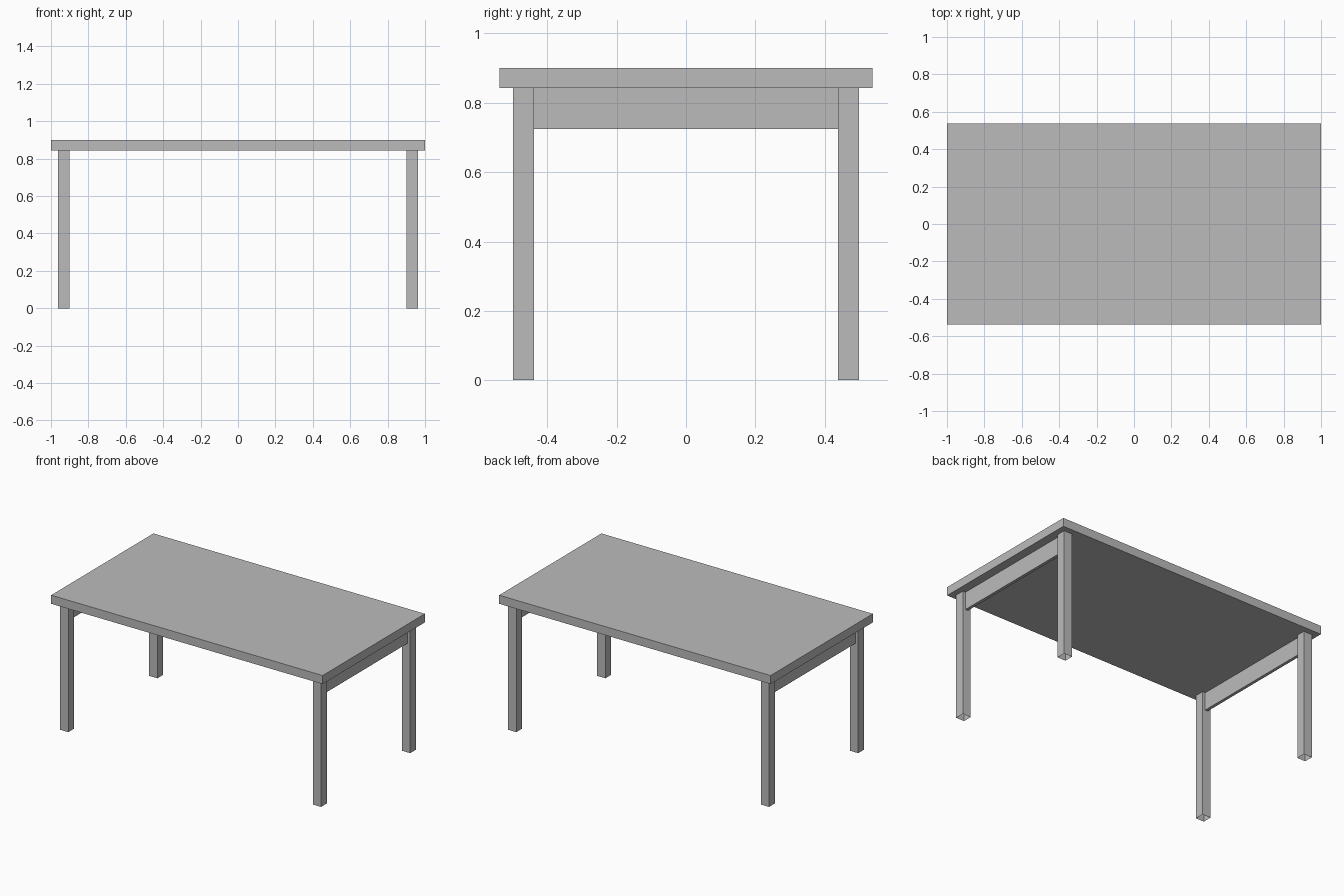
import bpy
import bmesh

cube = bpy.data.objects.get("Cube")
if cube:
    bpy.data.objects.remove(cube, do_unlink=True)

grey = bpy.data.materials.new("plain_grey")
grey.use_nodes = True
colour = (0.5, 0.5, 0.5, 1)
grey.diffuse_color = colour
grey.node_tree.nodes["Principled BSDF"].inputs["Base Color"].default_value = colour

TOP, UNDER = 0.90, 0.843      # tabletop faces
HALF_DEPTH = 0.538
LEG = 0.061                   # leg width
LEG_X, LEG_Y = 0.931, 0.469   # leg centre
APRON_BOTTOM = 0.725


def box(name, low, high, open_ends=False):
    """Axis-aligned box between two corners, optionally an open tube along z."""
    bm = bmesh.new()
    bmesh.ops.create_cube(bm, size=1)
    for v in bm.verts:
        v.co = [(a + b) / 2 + c * (b - a) for a, b, c in zip(low, high, v.co)]
    if open_ends:
        ends = [f for f in bm.faces if abs(f.normal.z) > 0.5]
        bmesh.ops.delete(bm, geom=ends, context='FACES_ONLY')
    mesh = bpy.data.meshes.new(name)
    bm.to_mesh(mesh)
    bm.free()
    mesh.materials.append(grey)
    obj = bpy.data.objects.new(name, mesh)
    bpy.context.collection.objects.link(obj)
    return obj


box("tabletop", (-1, -HALF_DEPTH, UNDER), (1, HALF_DEPTH, TOP))

for side, sx in (("left", 1), ("right", -1)):
    x = sx * LEG_X
    # Hollow square legs
    for end, sy in (("front", -1), ("back", 1)):
        y = sy * LEG_Y
        box(f"{end}_{side}_leg", (x - LEG / 2, y - LEG / 2, 0),
            (x + LEG / 2, y + LEG / 2, UNDER), open_ends=True)
    # Thin apron joining the front and back legs
    reach = LEG_Y - LEG / 2
    box(f"{side}_apron", (x - 0.01, -reach, APRON_BOTTOM),
        (x + 0.01, reach, UNDER))
